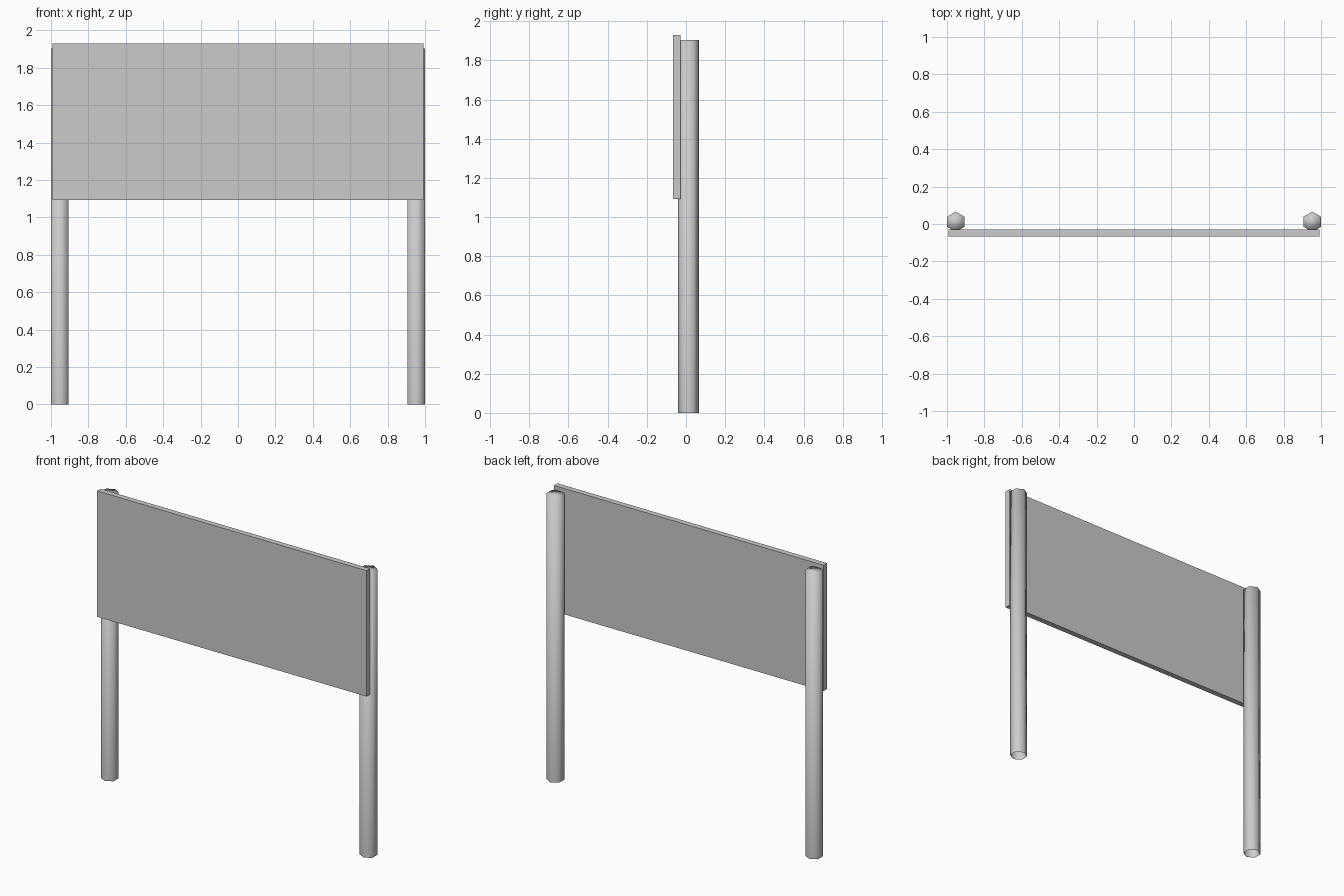
import bpy, bmesh, math
from mathutils import Matrix

if "Cube" in bpy.data.objects:
    bpy.data.objects.remove(bpy.data.objects["Cube"])


def make_object(name, bm, smooth=False):
    bmesh.ops.recalc_face_normals(bm, faces=bm.faces)
    for f in bm.faces:
        f.smooth = smooth
    mesh = bpy.data.meshes.new(name)
    bm.to_mesh(mesh)
    bm.free()
    obj = bpy.data.objects.new(name, mesh)
    bpy.context.collection.objects.link(obj)
    return obj


# Hexagonal post, smooth shaded, capped on top and open at the ground
def make_post(name, x, y, radius, height):
    bm = bmesh.new()
    place = Matrix.Translation((x, y, height / 2)) @ Matrix.Rotation(math.radians(90), 4, 'Z')
    bmesh.ops.create_cone(bm, cap_ends=True, segments=6, radius1=radius,
                          radius2=radius, depth=height)
    # Turn so that one corner points to the back
    corner = max(bm.verts, key=lambda v: v.co.x).co
    turn = Matrix.Rotation(-math.atan2(corner.y, corner.x), 4, 'Z')
    bmesh.ops.transform(bm, matrix=place @ turn, verts=bm.verts)
    bottom = [f for f in bm.faces if all(v.co.z < 0.001 for v in f.verts)]
    bmesh.ops.delete(bm, geom=bottom, context='FACES_ONLY')
    return make_object(name, bm, smooth=True)


for side, label in ((-1, "left"), (1, "right")):
    make_post(label + "_post", side * 0.953, 0.012, 0.054, 1.903)

# Flat sign board across the front of the posts
bm = bmesh.new()
bmesh.ops.create_cube(bm, size=1)
bmesh.ops.scale(bm, vec=(1.986, 0.037, 0.838), verts=bm.verts)
bmesh.ops.translate(bm, vec=(0, -0.0475, 1.511), verts=bm.verts)
make_object("sign_board", bm)
